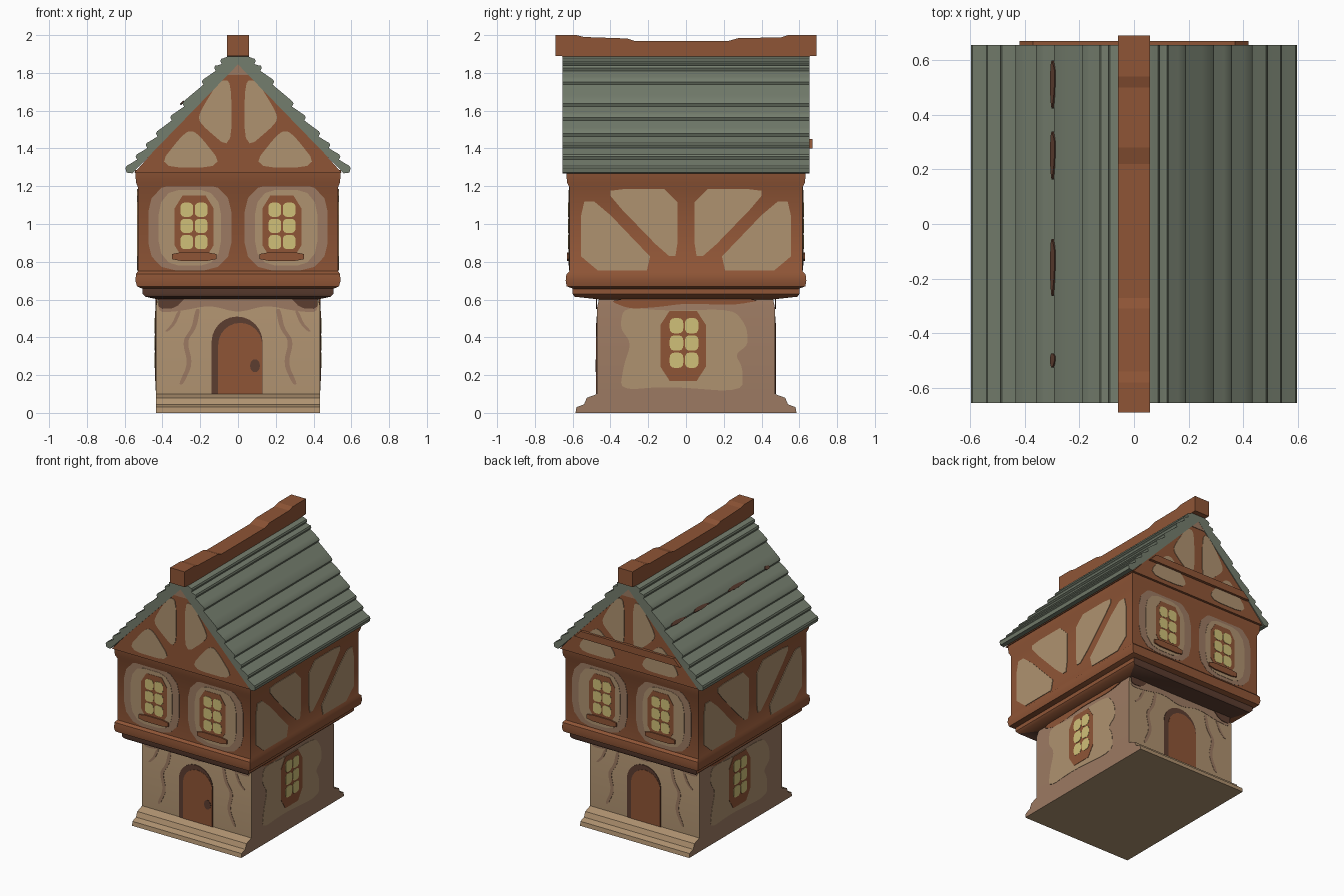
import bpy, bmesh, math
from mathutils import Vector

cube = bpy.data.objects.get("Cube")
if cube:
    bpy.data.objects.remove(cube)


def material(name, hexa):
    rgb = [int(hexa[i:i + 2], 16) / 255 for i in (0, 2, 4)]
    col = [((c + 0.055) / 1.055) ** 2.4 for c in rgb] + [1]
    m = bpy.data.materials.new(name)
    m.use_nodes = True
    m.diffuse_color = col
    m.node_tree.nodes["Principled BSDF"].inputs["Base Color"].default_value = col
    return m


wood = material("timber", "8F5536")
cream = material("plaster", "AF9270")
rosy = material("weathered plaster", "9C7A62")
roofing = material("slate roof", "747D6D")
glass = material("lit glass", "D0C078")
dark = material("dark timber", "5C3D30")

# Directions: horizontal axis, vertical axis and outward normal of each face
Z = Vector((0, 0, 1))
FACES = {n: (Z.cross(Vector(d)), Z, Vector(d)) for n, d in dict(
    front=(0, -1, 0), back=(0, 1, 0), right=(1, 0, 0), left=(-1, 0, 0)).items()}
slope = Vector((0.666, 0, 0.746))
FACES["roof"] = (Vector((0, 1, 0)), slope, Vector((-0.746, 0, 0.666)))
ENDS, FLANKS = ("front", "back"), ("right", "left")


def finish(name, bm, mats, smooth):
    bmesh.ops.recalc_face_normals(bm, faces=bm.faces)
    me = bpy.data.meshes.new(name)
    bm.to_mesh(me)
    bm.free()
    ob = bpy.data.objects.new(name, me)
    bpy.context.collection.objects.link(ob)
    for m in mats:
        me.materials.append(m)
    if smooth:
        bpy.ops.object.select_all(action="DESELECT")
        ob.select_set(True)
        bpy.context.view_layer.objects.active = ob
        bpy.ops.object.shade_smooth_by_angle(angle=math.radians(35))
    return ob


def slab(name, outlines, sides, d0, d1, mat, smooth=False):
    """Extrude outlines from depth d0 to d1 along each side's normal."""
    bm = bmesh.new()
    for side in sides:
        U, V, N = FACES[side]
        for pts in outlines:
            lo, hi = ([bm.verts.new(U * u + V * v + N * d) for u, v in pts] for d in (d0, d1))
            bm.faces.new(lo)
            bm.faces.new(hi)
            for i in range(len(pts)):
                j = (i + 1) % len(pts)
                bm.faces.new((lo[i], lo[j], hi[j], hi[i]))
    return finish(name, bm, [mat], smooth)


def plate(name, outlines, sides, wall, layer, mat):
    return slab(name, outlines, sides, wall, wall + 0.002 + 0.002 * layer, mat)


def stack(name, rings, mats):
    """Loft rectangles (half width, half depth, height); second colour on end faces."""
    bm = bmesh.new()
    loops = [[bm.verts.new((sx * x, sy * y, z)) for sx, sy in ((1, 1), (-1, 1), (-1, -1), (1, -1))]
             for x, y, z in rings]
    for a, b in zip(loops, loops[1:]):
        for i in range(4):
            j = (i + 1) % 4
            f = bm.faces.new((a[i], a[j], b[j], b[i]))
            f.material_index = (i % 2 == 0) * (len(mats) - 1)
    for cap in (loops[0], loops[-1]):
        bm.faces.new(cap).material_index = len(mats) - 1
    return finish(name, bm, mats, True)


def rounded(pts, passes=2):
    for _ in range(passes):
        out = []
        for p, q in zip(pts, pts[1:] + pts[:1]):
            for t in (0.2, 0.8):
                out.append((p[0] + (q[0] - p[0]) * t, p[1] + (q[1] - p[1]) * t))
        pts = out
    return pts


def rect(u0, u1, v0, v1):
    return [(u0, v0), (u1, v0), (u1, v1), (u0, v1)]


def both(outlines):
    return outlines + [[(-u, v) for u, v in reversed(o)] for o in outlines]


def arch(u0, u1, v0, spring):
    c, r = (u0 + u1) / 2, (u1 - u0) / 2
    arc = [math.pi * i / 12 for i in range(13)]
    return [(u0, v0), (u1, v0)] + [(c + r * math.cos(a), spring + r * math.sin(a)) for a in arc]


def panes(cu, cv, w, h):
    """Two by three grid of rounded panes."""
    return [rounded(rect(u - w / 2, u + w / 2, v - h / 2, v + h / 2))
            for u in (cu - w * 0.56, cu + w * 0.56) for v in (cv - h * 1.14, cv, cv + h * 1.14)]


def ribbon(path, w):
    return rounded(path + [(u + w, v) for u, v in reversed(path)])


# Ground floor with a flared base at both ends
LW, LD = 0.435, 0.47
stack("ground_floor", [(LW, 0.585, 0), (LW, 0.58, 0.03), (LW, 0.54, 0.045), (LW, 0.525, 0.08),
                       (LW, LD, 0.1), (LW, LD, 0.56), (0.42, 0.455, 0.63)], [rosy, cream])

# Upper floor and its moulding
UW, UD = 0.53, 0.617
stack("overhang_moulding", [(0.42, 0.455, 0.6), (0.49, 0.59, 0.615), (0.505, 0.6, 0.63),
                            (0.505, 0.6, 0.68)], [wood, dark])
stack("upper_floor", [(0.5, 0.59, 0.655), (0.535, 0.632, 0.67), (0.543, 0.637, 0.7),
                      (0.54, 0.633, 0.735), (UW, UD, 0.75), (UW, UD, 1.195),
                      (0.54, 0.63, 1.22), (0.545, 0.635, 1.285)], [wood])

# Gables
GD = 0.65
slab("gable_wall", [[(-0.55, 1.27), (0.55, 1.27), (0, 1.885)]], ["front"], -GD, GD, wood)
low_panel = rounded([(-0.43, 1.3), (-0.07, 1.3), (-0.22, 1.49), (-0.28, 1.49)])
high_panel = rounded([(-0.035, 1.39), (-0.035, 1.76), (-0.1, 1.76), (-0.21, 1.58), (-0.2, 1.53)])
top_panel = [(-0.06, 1.79), (0.06, 1.79), (0, 1.86)]
plate("gable_panels", both([low_panel, high_panel]), ENDS, GD, 1, cream)
plate("gable_peak_panels", [top_panel], ENDS, GD, 1, rosy)
slab("back_gable_collar", [[(-0.42, 1.4), (0.42, 1.4), (0.37, 1.45), (-0.37, 1.45)]],
     ["back"], GD, GD + 0.02, wood)

# Roof with uneven courses, each one stepping out over the next
top = []
courses = (0, 0.07, 0.13, 0.25, 0.44, 0.56, 0.7, 0.8, 0.9, 1)
for a, b in zip(courses, courses[1:]):
    for t, off in ((a + 0.008, -0.008), (a * 0.4 + b * 0.6, 0.005), (b - 0.015, 0.012), (b, 0.008)):
        top.append((0.05 + 0.54 * t + off * 0.746, 1.9 - 0.61 * t + off * 0.666))
half = [(0.56, 1.268), (0.59, 1.272)] + top[::-1]
slab("roof", [[(0, 1.845)] + half + [(-u, v) for u, v in reversed(half)]],
     ["front"], -0.655, 0.655, roofing, True)
streaks = [rounded([(c - l, 1.022), (c, 1.012), (c + l, 1.02), (c + l * 0.5, 1.042), (c - l * 0.4, 1.036)])
           for c, l in ((0.51, 0.1), (0.25, 0.1), (-0.16, 0.12), (-0.5, 0.03))]
slab("roof_worn_streaks", streaks, ["roof"], 1.309, 1.318, dark)

# Sagging ridge beam
ridge = [(-0.69, 1.89), (-0.6, 1.885), (0.6, 1.885), (0.69, 1.89), (0.69, 2), (0.54, 2), (0.5, 1.987),
         (0.28, 1.985), (0.22, 1.968), (-0.27, 1.968), (-0.31, 1.982), (-0.54, 1.99), (-0.58, 2), (-0.69, 2)]
slab("ridge_beam", [ridge], ["right"], -0.058, 0.058, wood)

# Upper end walls: plaster panels and windows
plate("end_panel_borders", both([rounded(rect(0.035, 0.475, 0.755, 1.21))]), ENDS, UD, 0, rosy)
plate("end_panels", both([rounded(rect(0.09, 0.42, 0.78, 1.18))]), ENDS, UD, 1, cream)
frame = rounded(rect(0.13, 0.335, 0.82, 1.15), 1)
sill = rounded(rect(0.115, 0.35, 0.805, 0.85), 1)
plate("end_window_frames", both([frame]), ENDS, UD, 2, wood)
slab("end_window_sills", both([sill]), ENDS, UD, UD + 0.014, wood)
plate("end_window_panes", both(panes(0.233, 0.99, 0.068, 0.075)), ENDS, UD, 3, glass)

# Upper flank walls: braced plaster panels
lower_tri = rounded([(-0.555, 0.755), (-0.12, 0.755), (-0.47, 1.12), (-0.555, 1.12)], 1)
upper_tri = rounded([(-0.045, 0.83), (-0.045, 1.185), (-0.4, 1.185), (-0.4, 1.14), (-0.1, 0.83)], 1)
plate("flank_panels", both([lower_tri, upper_tri]), FLANKS, UW, 1, cream)

# Lower flank walls: bare patch and window
patch = rounded([(-0.35, 0.12), (-0.1, 0.14), (0.3, 0.11), (0.3, 0.24), (0.26, 0.31), (0.33, 0.36),
                 (0.32, 0.46), (0.25, 0.55), (-0.1, 0.54), (-0.33, 0.56), (-0.35, 0.45),
                 (-0.29, 0.37), (-0.33, 0.25)])
plate("flank_plaster_patches", [patch], FLANKS, LW, 0, cream)
plate("flank_window_frames", [rounded(rect(-0.135, 0.105, 0.17, 0.54), 1)], FLANKS, LW, 1, wood)
plate("flank_window_panes", panes(-0.01, 0.37, 0.072, 0.08), FLANKS, LW, 2, glass)
stain = rounded([(-0.42, 0.6), (-0.3, 0.55), (-0.15, 0.56), (0, 0.58), (0.25, 0.57), (0.42, 0.6), (0, 0.62)])
plate("flank_stains", [stain], FLANKS, LW - 0.005, 2, wood)

# Lower end walls: doors, corner brackets and weathering
drip = ribbon([(0.2, 0.55), (0.22, 0.45), (0.27, 0.38), (0.24, 0.26), (0.29, 0.15)], 0.025)
crack = ribbon([(0.3, 0.54), (0.33, 0.47), (0.37, 0.43)], 0.02)
plate("end_drips", both([drip, crack]), ENDS, LD, 0, rosy)
fringe = rounded([(-0.42, 0.61), (-0.42, 0.53), (-0.3, 0.54), (-0.15, 0.57), (0, 0.53),
                  (0.15, 0.57), (0.3, 0.54), (0.42, 0.53), (0.42, 0.61)])
plate("end_top_stains", [fringe], ENDS, LD, 0, rosy)
plate("corner_brackets", both([rounded([(0.27, 0.62), (0.33, 0.555), (0.42, 0.55), (0.42, 0.62)], 1)]),
      ENDS, LD, 2, dark)
plate("door_arches", [arch(-0.14, 0.13, 0.1, 0.375)], ENDS, LD, 1, dark)
plate("doors", [arch(-0.105, 0.128, 0.1, 0.36)], ENDS, LD, 2, wood)
knob = [(0.09 + 0.027 * math.cos(a * math.pi / 5), 0.25 + 0.035 * math.sin(a * math.pi / 5)) for a in range(10)]
plate("door_handle", [knob], ["front"], LD, 3, dark)
